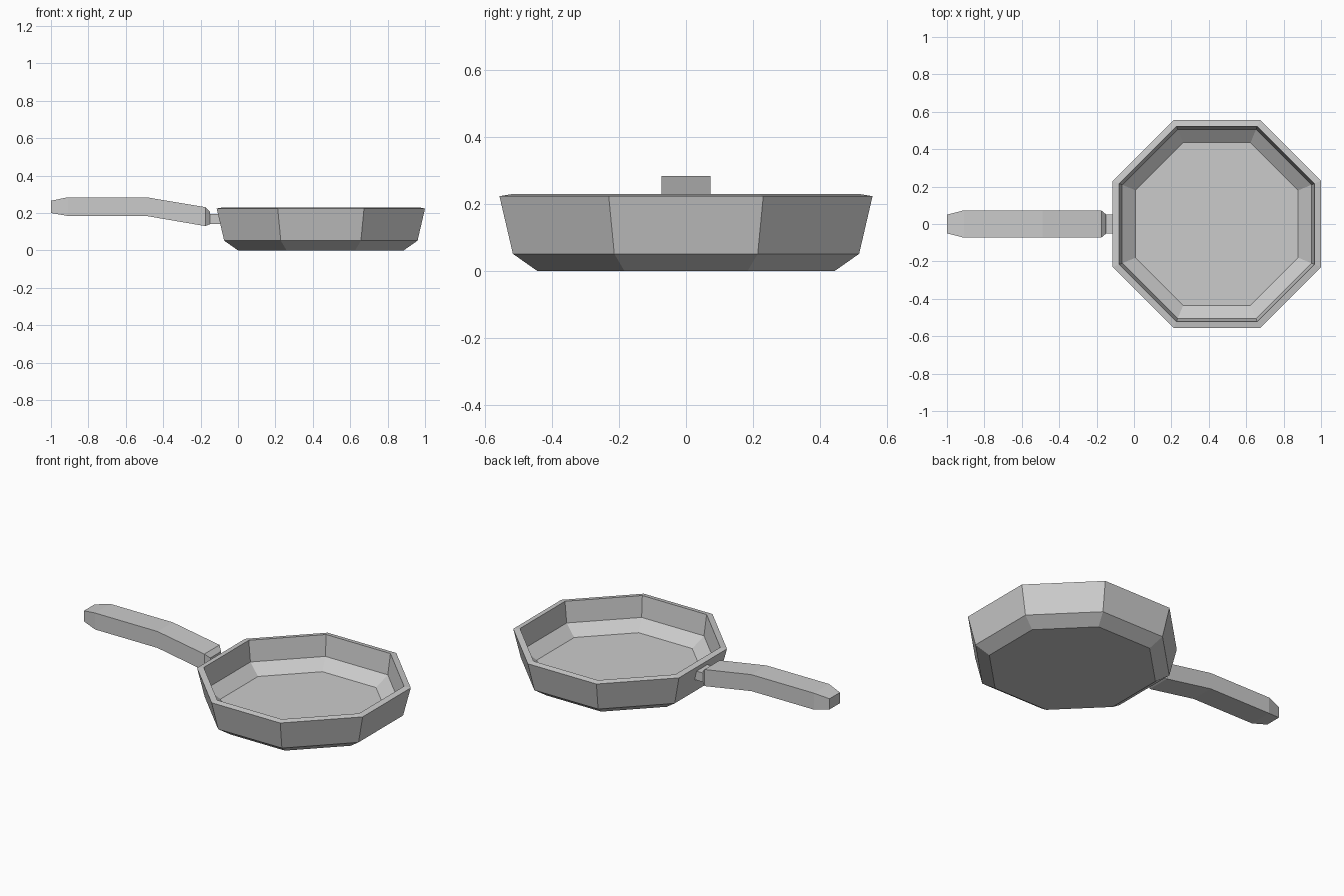
import bpy
import bmesh
from math import cos, sin, pi

cube = bpy.data.objects.get("Cube")
if cube:
    bpy.data.objects.remove(cube, do_unlink=True)

# Single bare metal colour
METAL = (0.6, 0.6, 0.6, 1)
metal = bpy.data.materials.new("grey metal")
metal.use_nodes = True
metal.diffuse_color = METAL
metal.node_tree.nodes["Principled BSDF"].inputs["Base Color"].default_value = METAL


def loft(name, rings):
    """Skin a closed solid through rings of equal vertex count."""
    bm = bmesh.new()
    loops = [[bm.verts.new(p) for p in ring] for ring in rings]
    for a, b in zip(loops, loops[1:]):
        n = len(a)
        for i in range(n):
            j = (i + 1) % n
            bm.faces.new((a[i], a[j], b[j], b[i]))
    bm.faces.new(loops[0])
    bm.faces.new(loops[-1])
    bmesh.ops.recalc_face_normals(bm, faces=bm.faces)
    mesh = bpy.data.meshes.new(name)
    bm.to_mesh(mesh)
    bm.free()
    mesh.materials.append(metal)
    obj = bpy.data.objects.new(name, mesh)
    bpy.context.collection.objects.link(obj)
    return obj


def octagon(apothem, z, cx=0.443):
    r = apothem / cos(pi / 8)
    angles = [pi / 8 + i * pi / 4 for i in range(8)]
    return [(cx + r * cos(a), r * sin(a), z) for a in angles]


def section(x, half_width, low, high):
    w = half_width
    return [(x, -w, low), (x, w, low), (x, w, high), (x, -w, high)]


# Pan bowl: outside base, up the wall, over the sloped rim, down to the floor
bowl_profile = [(0.443, 0), (0.517, 0.052), (0.557, 0.224), (0.522, 0.23),
                (0.506, 0.105), (0.435, 0.047)]
loft("pan_bowl", [octagon(r, z) for r, z in bowl_profile])

# Bent handle with tapered ends
handle_profile = [(-1, 0.05, 0.2, 0.265), (-0.91, 0.073, 0.184, 0.284),
                  (-0.49, 0.073, 0.184, 0.284), (-0.175, 0.073, 0.13, 0.231),
                  (-0.15, 0.052, 0.14, 0.206)]
loft("handle", [section(*s) for s in handle_profile])

# Short neck joining the handle to the bowl wall
loft("handle_neck", [section(-0.16, 0.052, 0.14, 0.195),
                     section(-0.085, 0.052, 0.14, 0.195)])
